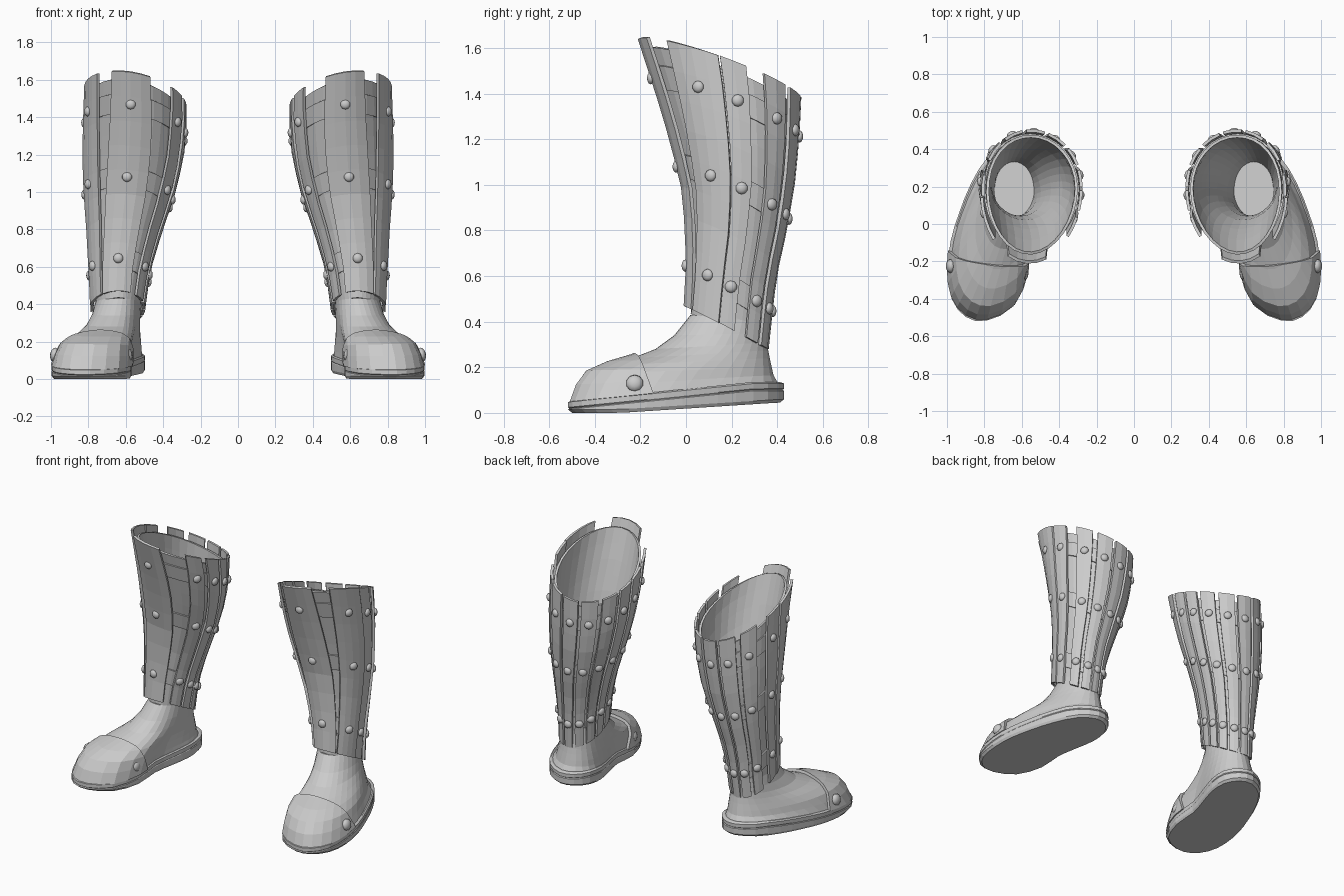
import bpy, bmesh, math
from mathutils import Vector, Matrix

if "Cube" in bpy.data.objects:
    bpy.data.objects.remove(bpy.data.objects["Cube"])

N = 32
# leg sections: z, inner x, outer x, front y, back y
LEG = [(0.28, .50, .795, -.01, .365), (0.42, .49, .79, -.01, .38), (0.6, .46, .80, 0, .40),
       (0.8, .40, .81, 0, .445), (1.0, .33, .825, -.02, .48), (1.2, .285, .83, -.07, .50),
       (1.4, .27, .825, -.13, .51), (1.66, .28, .815, -.215, .50)]


def lerp(a, b, f):
    return a + (b - a) * f


def leg(t, z, off=0.0):
    """Point on the leg surface; t = 0 faces front, rising towards the outer side."""
    k = 0
    while k < len(LEG) - 2 and z > LEG[k + 1][0]:
        k += 1
    a, b = LEG[k], LEG[k + 1]
    f = max(0, min(1, (z - a[0]) / (b[0] - a[0])))
    x0, x1, y0, y1 = [lerp(p, q, f) for p, q in zip(a[1:], b[1:])]
    rx, ry = (x1 - x0) / 2 - .03 + off, (y1 - y0) / 2 - .03 + off
    return Vector(((x0 + x1) / 2 + rx * math.sin(t), (y0 + y1) / 2 - ry * math.cos(t), z))


def shaft(t, v, off=0.0):
    """Leg point at fraction v between the slanted lower and upper hems."""
    lo, hi = leg(t, .36, .03), leg(t, 1.55, .03)
    zb = .465 - .49 * lo.y
    zt = 1.62 - .38 * hi.y + .19 * (hi.x - .8)
    return leg(t, lerp(zb, zt, v), off)


def finish(name, bm, thick=0, side=1):
    me = bpy.data.meshes.new(name)
    bm.to_mesh(me)
    bm.free()
    ob = bpy.data.objects.new(name, me)
    bpy.context.collection.objects.link(ob)
    if thick:
        m = ob.modifiers.new("thickness", 'SOLIDIFY')
        m.thickness, m.offset = thick, side
    m = ob.modifiers.new("pair", 'MIRROR')
    m.use_mirror_merge = False
    return ob


def grid(bm, rows, closed=True, bottom=False, top=False):
    vs = [[bm.verts.new(p) for p in r] for r in rows]
    n = len(rows[0])
    for a, b in zip(vs, vs[1:]):
        for i in range(n if closed else n - 1):
            j = (i + 1) % n
            bm.faces.new((a[i], a[j], b[j], b[i]))
    if bottom:
        bm.faces.new(vs[0][::-1])
    if top:
        bm.faces.new(vs[-1])
    return bm


angles = [2 * math.pi * i / N for i in range(N)]

# sole outline, from toe round the outer side to the heel and back
OUT = [(.79, -.517), (.90, -.497), (.975, -.40), (.997, -.25), (.98, -.09), (.935, .06), (.87, .22),
       (.78, .36), (.66, .43), (.565, .405), (.505, .32), (.50, .20), (.535, .06), (.57, -.08),
       (.573, -.26), (.645, -.44)]
outline = []
for i in range(16):
    p = [Vector(OUT[(i + k) % 16]) for k in (-1, 0, 1, 2)]
    outline += [p[1], (9 * (p[1] + p[2]) - p[0] - p[3]) / 16]
mid = sum(outline, Vector((0, 0))) / N


def sole_bottom(y):
    return .045 * max(0, min(1, (y + .3) / .72))


def sole_top(y):
    return min(.135, .055 + .1 * (y + .5))


# sole with a welt groove
rows = []
for s, from_top, dz in [(.96, 0, 0), (1, 0, .015), (1, 1, -.038), (.985, 1, -.034),
                        (1, 1, -.029), (1, 1, -.006), (.96, 1, 0)]:
    rows.append([])
    for p in outline:
        q = mid + (p - mid) * s
        z = sole_top(p.y) if from_top else sole_bottom(p.y)
        rows[-1].append((q.x, q.y, z + dz))
finish("sole", grid(bmesh.new(), rows, bottom=True, top=True))

# foot upper, blended from the sole outline to the ankle
rows = []
for f, zf, zb in [(0, .045, .12), (.05, .115, .165), (.13, .172, .2), (.3, .21, .24), (.5, .24, .275),
                  (.7, .28, .31), (.86, .34, .35), (1, .43, .40)]:
    rows.append([])
    for t, p in zip(angles, outline):
        w = (1 + math.cos(t)) / 2
        q = (mid + (p - mid) * .95).to_3d().lerp(leg(t, .42), f ** lerp(.3, 1, w))
        z = lerp(zb, zf, w) if f else sole_top(p.y) - .01
        rows[-1].append((q.x, q.y, z))
foot = grid(bmesh.new(), rows, top=True)
cap = foot.copy()
finish("foot_upper", foot)

# toe cap cut from the same surface and thickened
bmesh.ops.bisect_plane(cap, geom=cap.verts[:] + cap.edges[:] + cap.faces[:],
                       plane_co=(.79, -.215, .25), plane_no=Vector((-.08, 1, .33)).normalized(),
                       clear_outer=True)
finish("toe_cap", cap, .018)

# open shaft lining
finish("shaft_lining", grid(bmesh.new(), [[shaft(t, lerp(-.03, .96, j / 12)) for t in angles]
                                          for j in range(13)]), .015, -1)

# straps behind the plates
bm = bmesh.new()
for v in (.15, .52, .85):
    grid(bm, [[shaft(t, v + d, .001) for t in angles] for d in (-.045, .045)])
finish("straps", bm, .009)

# plates: start and end angle at the top, then at the bottom
PLATES = [(-17, 28, -24, 34), (49, 87, 36, 78), (88, 107, 78, 100), (121, 142, 117, 138),
          (148, 170, 145, 167), (174, 196, 172, 194), (200, 222, 199, 221), (227, 246, 226, 245),
          (251, 267, 250, 267), (270, 288, 271, 291), (294, 313, 297, 321)]
plates, bolts = bmesh.new(), bmesh.new()


def bolt(pos, normal, r):
    rot = normal.to_track_quat('Z', 'Y').to_matrix().to_4x4()
    bmesh.ops.create_uvsphere(bolts, u_segments=10, v_segments=6, radius=r,
                              matrix=Matrix.Translation(pos) @ rot @ Matrix.Diagonal((1, 1, .6, 1)))


for k, (a1, b1, a0, b0) in enumerate(PLATES):
    def ang(u, v):
        return math.radians(lerp(lerp(a0, a1, v), lerp(b0, b1, v), u))
    segs = 4 if b1 - a1 > 30 else 2
    base = .018 if k in (0, 1) else .012
    grid(plates, [[shaft(ang(i / segs, j / 9), j / 9, base) for i in range(segs + 1)]
                  for j in range(10)], closed=False)
    for v in (.15, .52, .85):
        t = ang(.5, v)
        p = shaft(t, v, base + .016)
        n = shaft(t, v, .2) - shaft(t, v, 0)
        bolt(p, n.normalized(), .027)
finish("shaft_plates", plates, .016)

# toe cap bolts
bolt(Vector((.982, -.225, .13)), Vector((1, 0, .2)), .038)
bolt(Vector((.588, -.265, .13)), Vector((-1, 0, .2)), .038)
for f in bolts.faces:
    f.smooth = True
finish("bolts", bolts)
